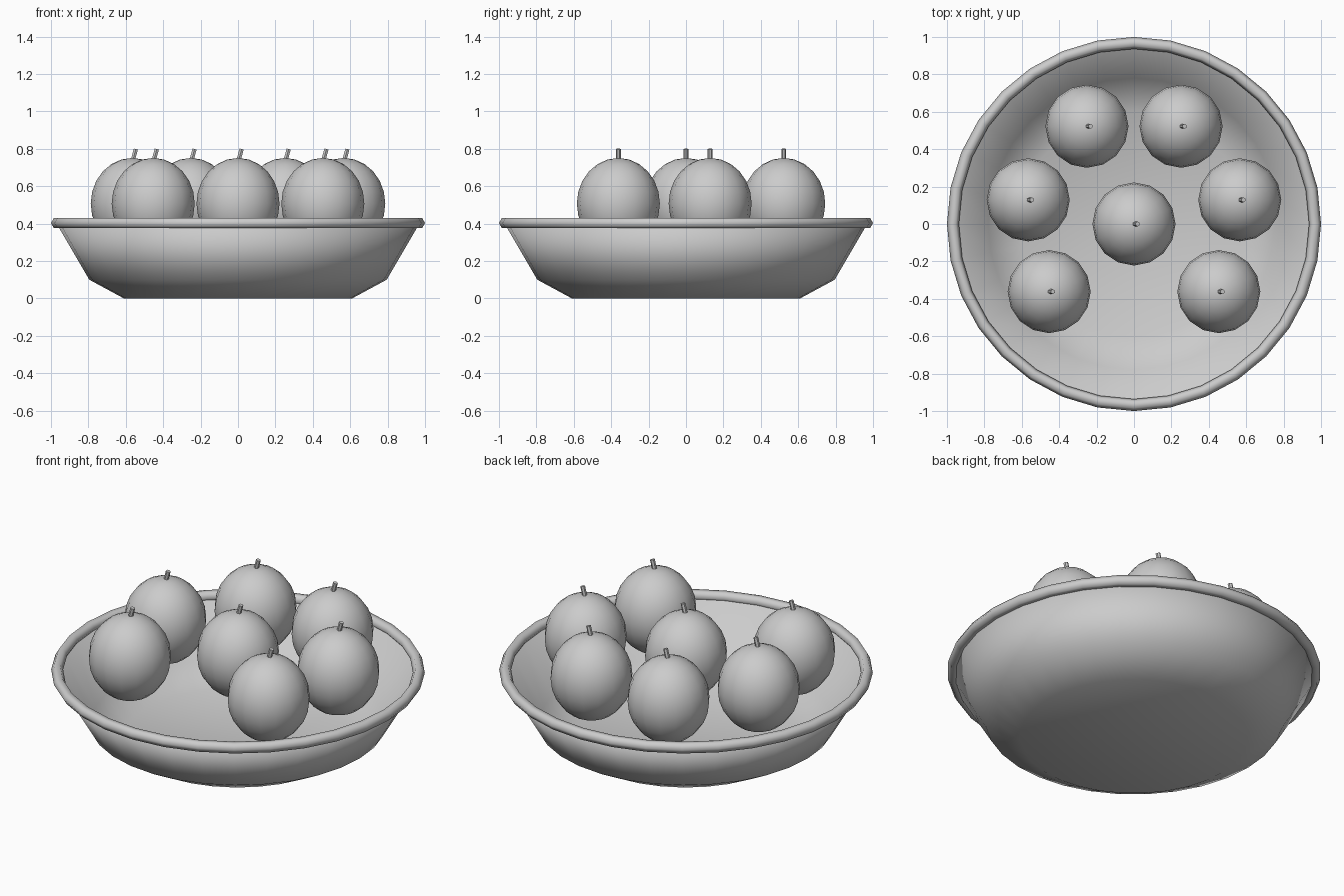
import bpy, bmesh
from math import sin, cos, pi, radians

if "Cube" in bpy.data.objects:
    bpy.data.objects.remove(bpy.data.objects["Cube"])

SIDES = 32


def lathe(name, profile, sides):
    """Revolve an (r, z) profile around z; r = 0 gives a single pole vertex."""
    bm = bmesh.new()
    rings = []
    for r, z in profile:
        if r == 0:
            rings.append([bm.verts.new((0, 0, z))] * sides)
        else:
            rings.append([bm.verts.new((r * cos(2 * pi * i / sides), r * sin(2 * pi * i / sides), z))
                          for i in range(sides)])
    for a, b in zip(rings, rings[1:]):
        for i in range(sides):
            j = (i + 1) % sides
            corners = list(dict.fromkeys((a[i], a[j], b[j], b[i])))
            bm.faces.new(corners).smooth = True
    bmesh.ops.recalc_face_normals(bm, faces=bm.faces)
    mesh = bpy.data.meshes.new(name)
    bm.to_mesh(mesh)
    bm.free()
    obj = bpy.data.objects.new(name, mesh)
    bpy.context.collection.objects.link(obj)
    return obj


# Bowl: thin shell, outside then inside
lathe("bowl", [(0, 0), (0.61, 0), (0.795, 0.1), (0.97, 0.4),
               (0.95, 0.4), (0.78, 0.113), (0.605, 0.02), (0, 0.02)], SIDES)

# Rolled rim with a hexagonal section
bpy.ops.mesh.primitive_torus_add(major_segments=SIDES, minor_segments=6,
                                 major_radius=0.968, minor_radius=0.032, location=(0, 0, 0.403))
bpy.context.object.name = "bowl_rim"
bpy.ops.object.shade_smooth()


def fruit(index, x, y):
    # Slightly tall round body
    bpy.ops.mesh.primitive_uv_sphere_add(segments=16, ring_count=12, radius=0.222, location=(x, y, 0.507))
    body = bpy.context.object
    body.name = f"fruit_{index}"
    body.scale.z = 1.1
    bpy.ops.object.shade_smooth()
    # Short stem leaning to +x
    bpy.ops.mesh.primitive_cylinder_add(vertices=6, radius=0.013, depth=0.08,
                                        location=(x + 0.009, y, 0.76), rotation=(0, radians(15), 0))
    bpy.context.object.name = f"stem_{index}"
    bpy.ops.object.shade_smooth_by_angle(angle=radians(40))


# One fruit in the middle, the rest on a seven-place ring with the front place empty
fruit(0, 0, 0)
for k in range(1, 7):
    a = -pi / 2 + k * 2 * pi / 7
    fruit(k, 0.58 * cos(a), 0.58 * sin(a))
